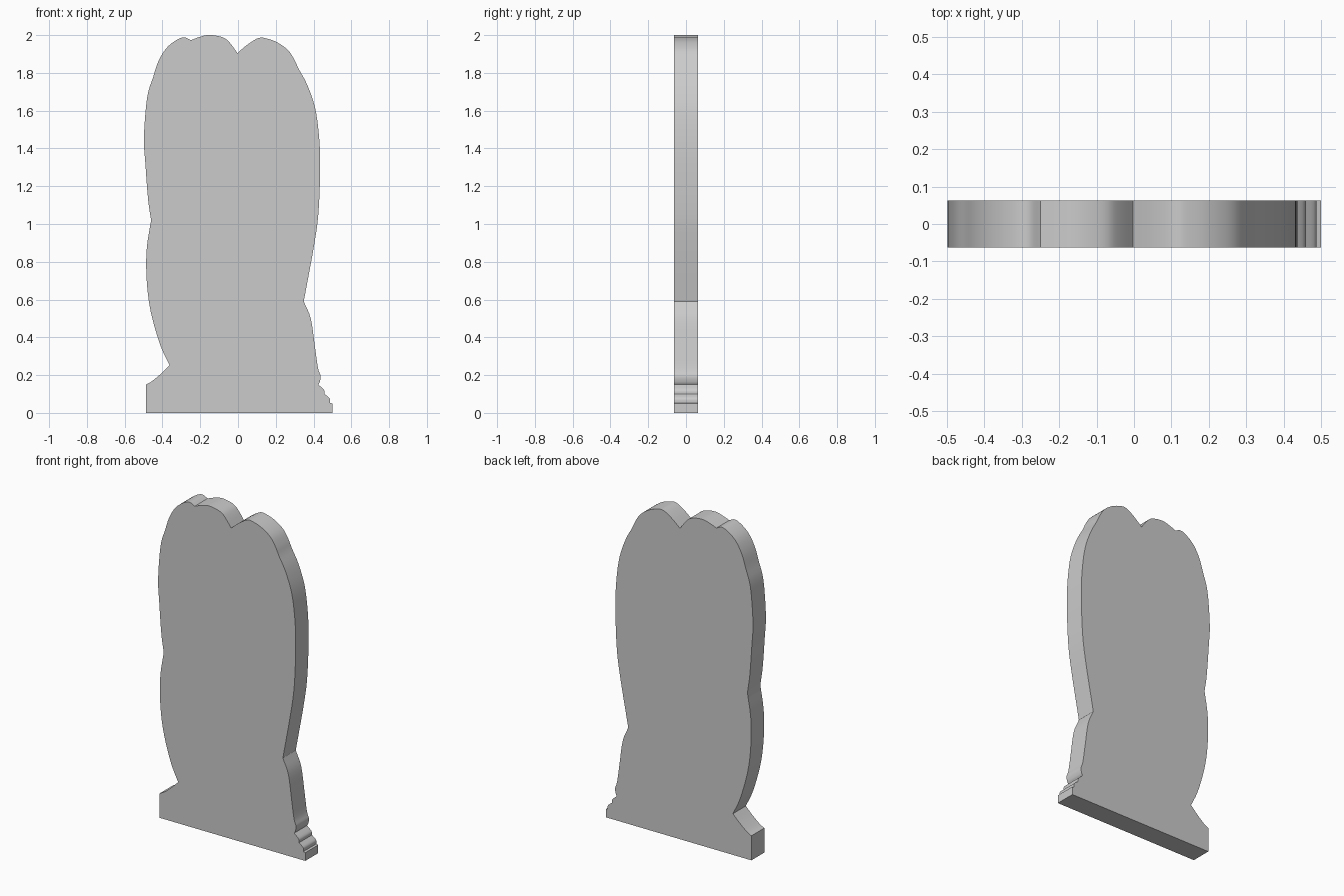
import bpy, bmesh
from mathutils import Vector

if "Cube" in bpy.data.objects:
    bpy.data.objects.remove(bpy.data.objects["Cube"])

HALF = 0.0625  # half thickness of the slab

# Outline runs between sharp corners, clockwise from the bottom left (x, z)
RUNS = [
    [(-.487, 0), (-.487, .15)],
    [(-.487, .15), (-.455, .168), (-.405, .21), (-.362, .252)],
    [(-.362, .252), (-.41, .355), (-.455, .505), (-.477, .63), (-.486, .77),
     (-.481, .89), (-.46, 1.02)],
    [(-.46, 1.02), (-.476, 1.13), (-.49, 1.315), (-.498, 1.46), (-.481, 1.67),
     (-.45, 1.775), (-.422, 1.86), (-.38, 1.93), (-.327, 1.973), (-.285, 1.988),
     (-.25, 1.973)],
    [(-.25, 1.973), (-.21, 1.988), (-.165, 2.0), (-.12, 1.998), (-.07, 1.983),
     (-.038, 1.953), (-.003, 1.905)],
    [(-.003, 1.905), (.053, 1.952), (.11, 1.985), (.155, 1.981), (.21, 1.96),
     (.265, 1.92), (.30, 1.867), (.322, 1.82), (.365, 1.74), (.407, 1.62),
     (.428, 1.475), (.435, 1.315), (.427, 1.075), (.405, .90), (.348, .59)],
    [(.348, .59), (.385, .5), (.406, .36), (.423, .24), (.437, .196),
     (.433, .165), (.425, .15)],
    [(.425, .15), (.455, .122), (.458, .10)],
    [(.458, .10), (.485, .077), (.487, .053)],
    [(.487, .053), (.5, .05)],
    [(.5, .05), (.5, 0)],
]


def smooth_run(points, steps=4):
    """Catmull-Rom through the run, leaving off its last point."""
    p = [Vector(q) for q in points]
    if len(p) == 2:
        return p[:1]
    p = [2 * p[0] - p[1]] + p + [2 * p[-1] - p[-2]]
    out = []
    for a, b, c, d in zip(p, p[1:], p[2:], p[3:]):
        for i in range(steps):
            t = i / steps
            out.append(0.5 * (2 * b + (c - a) * t + (2 * a - 5 * b + 4 * c - d) * t * t
                              + (3 * b - a - 3 * c + d) * t ** 3))
    return out


outline = [q for run in RUNS for q in smooth_run(run)]
outline.append(Vector(RUNS[-1][-1]))

# Flat standing slab, extruded from the front outline
bm = bmesh.new()
front = bm.faces.new([bm.verts.new((q.x, -HALF, q.y)) for q in outline])
ext = bmesh.ops.extrude_face_region(bm, geom=[front], use_keep_orig=True)
moved = [g for g in ext["geom"] if isinstance(g, bmesh.types.BMVert)]
bmesh.ops.translate(bm, verts=moved, vec=(0, 2 * HALF, 0))
bmesh.ops.recalc_face_normals(bm, faces=bm.faces)
mesh = bpy.data.meshes.new("standing_cutout")
bm.to_mesh(mesh)
bm.free()

slab = bpy.data.objects.new("standing_cutout", mesh)
bpy.context.collection.objects.link(slab)

grey = bpy.data.materials.new("light grey")
grey.diffuse_color = (0.6, 0.6, 0.6, 1)
grey.use_nodes = True
grey.node_tree.nodes["Principled BSDF"].inputs["Base Color"].default_value = grey.diffuse_color
mesh.materials.append(grey)

bpy.context.view_layer.objects.active = slab
slab.select_set(True)
bpy.ops.object.shade_smooth_by_angle(angle=0.5)
